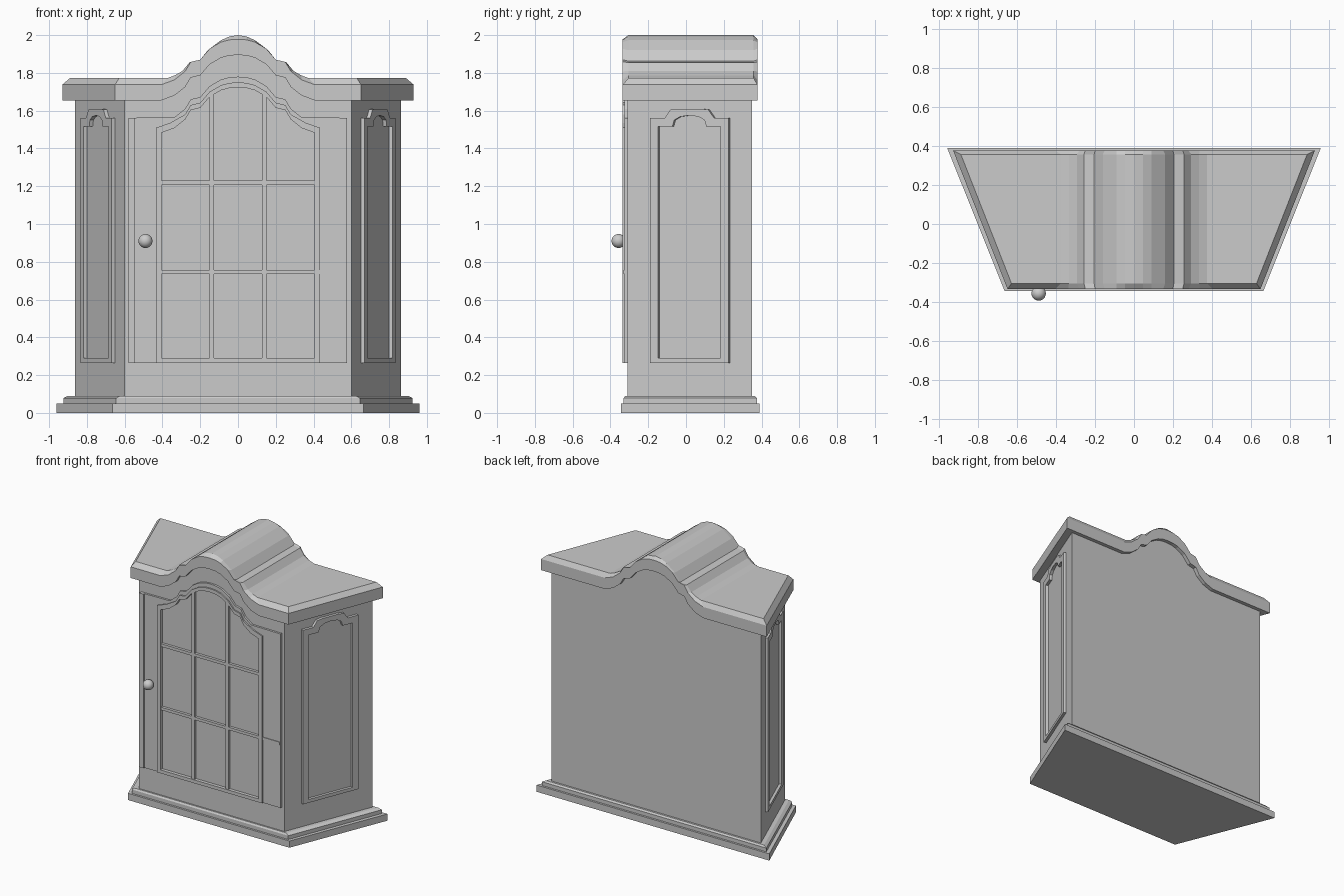
import bpy, bmesh

if "Cube" in bpy.data.objects:
    bpy.data.objects.remove(bpy.data.objects["Cube"])


def make(name, verts, faces):
    bm = bmesh.new()
    vs = [bm.verts.new(v) for v in verts]
    for f in faces:
        bm.faces.new([vs[i] for i in f])
    bmesh.ops.recalc_face_normals(bm, faces=bm.faces)
    me = bpy.data.meshes.new(name)
    bm.to_mesh(me)
    bm.free()
    ob = bpy.data.objects.new(name, me)
    bpy.context.collection.objects.link(ob)
    return ob


def mirror_pts(half):
    """Half profile starting at x = 0 -> full profile from left to right."""
    return [(-x, z) for x, z in reversed(half[1:])] + list(half)


def loft(name, layers):
    """Stack of trapezoid outlines (half front x, y, half back x, y, half curve)."""
    verts, faces = [], []
    for xf, yf, xb, yb, curve in layers:
        z_end = curve[-1][1]
        front = mirror_pts(curve + [(xf, z_end)])
        back = mirror_pts(curve + [(xb, z_end)])
        verts += [(x, yf, z) for x, z in front] + [(x, yb, z) for x, z in back]
    n = len(front)
    loop = list(range(n)) + list(range(2 * n - 1, n - 1, -1))
    for k in range(len(layers) - 1):
        a, b = k * 2 * n, (k + 1) * 2 * n
        for i in range(2 * n):
            p, q = loop[i], loop[(i + 1) % (2 * n)]
            faces.append((a + p, a + q, b + q, b + p))
    for a in (0, (len(layers) - 1) * 2 * n):
        faces += [(a + i, a + i + 1, a + n + i + 1, a + n + i) for i in range(n - 1)]
    return make(name, verts, faces)


def band(name, outer, inner, depth, place, closed=True):
    """Raised moulding between two outlines, put on a wall by place(u, v, w)."""
    n = len(outer)
    verts = [place(u, v, w) for pts, w in
             ((outer, -0.005), (outer, depth), (inner, depth), (inner, -0.005)) for u, v in pts]
    faces = []
    for i in range(n if closed else n - 1):
        j = (i + 1) % n
        for k in range(4):
            m = (k + 1) % 4
            faces.append((k * n + i, k * n + j, m * n + j, m * n + i))
    if not closed:
        faces += [(0, n, 2 * n, 3 * n), (n - 1, 2 * n - 1, 3 * n - 1, 4 * n - 1)]
    return make(name, verts, faces)


def box(name, x0, x1, z0, z1, depth):
    y0, y1 = -0.31 - depth, -0.30
    return make(name, [(x, y, z) for x in (x0, x1) for y in (y0, y1) for z in (z0, z1)],
                [(0, 1, 3, 2), (4, 5, 7, 6), (0, 1, 5, 4), (2, 3, 7, 6), (0, 2, 6, 4), (1, 3, 7, 5)])


def shift(curve, dz):
    return [(x, z + dz) for x, z in curve]


# Half curves of the arched crown
low = [(0, 1.895), (0.045, 1.892), (0.09, 1.88), (0.15, 1.845), (0.2, 1.787), (0.25, 1.775),
       (0.28, 1.725), (0.337, 1.68), (0.405, 1.655)]
top = [(0, 2.0), (0.045, 1.993), (0.09, 1.973), (0.16, 1.92), (0.205, 1.862), (0.257, 1.855),
       (0.294, 1.81), (0.335, 1.787), (0.375, 1.772)]

# Stepped base
loft("base_plinth", [(0.665, -0.345, 0.96, 0.39, [(0, z)]) for z in (0, 0.05)])
loft("base_moulding", [(0.645, -0.33, 0.925, 0.375, [(0, 0.05)]),
                       (0.645, -0.33, 0.925, 0.375, [(0, 0.078)]),
                       (0.625, -0.322, 0.90, 0.365, [(0, 0.09)])])

# Body with arched top
loft("cabinet_body", [(0.6, -0.31, 0.863, 0.35, [(x, 0.08) for x, z in low]),
                      (0.6, -0.31, 0.863, 0.35, shift(low, 0.02))])

# Crown with chamfered upper edge
loft("crown", [(0.65, -0.335, 0.93, 0.378, low),
               (0.65, -0.335, 0.93, 0.378, shift(low, 0.083)),
               (0.63, -0.305, 0.89, 0.358, top)])


# Door mouldings
def on_front(u, v, w):
    return (u, -0.31 - w, v)


def arch(dz, half_w, z_bottom):
    curve = [(x * half_w / 0.405 if x > 0.3 else x, z + dz) for x, z in low]
    return mirror_pts(curve + [(half_w, z_bottom)])


c = shift(low, -0.115)
c[-1] = (0.44, 1.562)
outer = mirror_pts(c[:-1] + [(0.578, 1.562), (0.578, 0.265)])
band("door_stiles", outer, arch(-0.145, 0.433, 0.265), 0.015, on_front, closed=False)
band("door_bead", arch(-0.145, 0.433, 0.265), arch(-0.172, 0.405, 0.29), 0.025, on_front)
box("door_edge_strip", -0.58, -0.545, 0.265, 1.562, 0.025)

# Glazing bars
for s, side in ((-1, "left"), (1, "right")):
    box("glazing_bar_" + side, s * 0.14 - 0.012, s * 0.14 + 0.012, 0.285, 1.69, 0.02)
box("glazing_bar_lower", -0.41, 0.575, 0.735, 0.756, 0.02)
box("glazing_bar_upper", -0.41, 0.41, 1.207, 1.229, 0.02)

# Side panel frames
frame_out = mirror_pts([(0, 1.61), (0.055, 1.61), (0.1, 1.605), (0.13, 1.562),
                        (0.207, 1.562), (0.207, 0.265)])
frame_in = mirror_pts([(0, 1.575), (0.05, 1.568), (0.08, 1.55), (0.09, 1.515),
                       (0.165, 1.515), (0.165, 0.29)])
for s, side in ((-1, "left"), (1, "right")):
    def on_side(u, v, w, s=s):
        y = u + 0.025
        return (s * (0.6 + (y + 0.31) * 0.263 / 0.66 + 0.93 * w), y - 0.37 * w, v)
    band("side_frame_" + side, frame_out, frame_in, 0.02, on_side)

# Door knob
bpy.ops.mesh.primitive_uv_sphere_add(segments=24, ring_count=12, radius=0.037,
                                     location=(-0.49, -0.357, 0.91))
bpy.context.object.name = "door_knob"
bpy.ops.object.shade_smooth()
